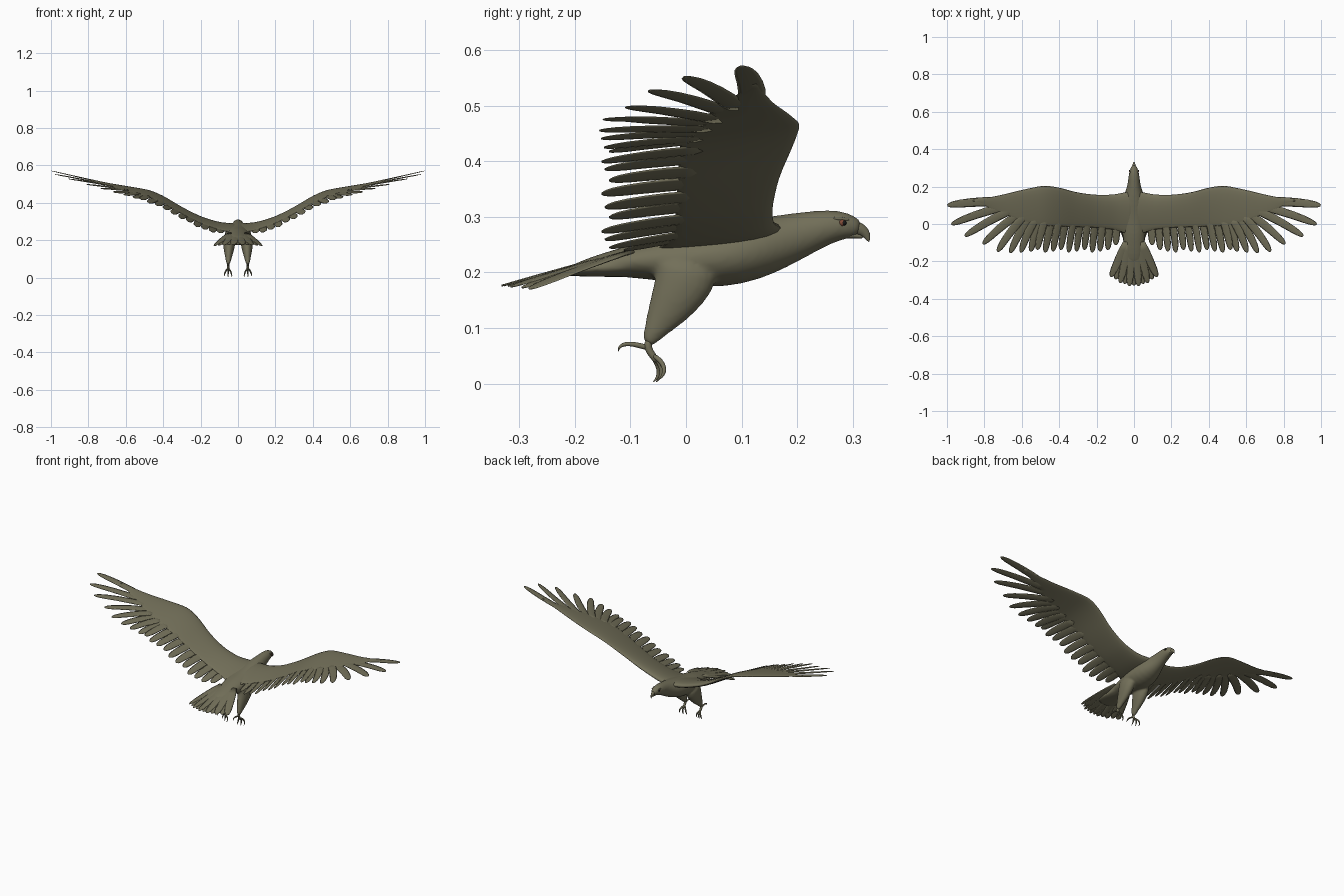
import bpy, bmesh, math
from mathutils import Vector as V

if "Cube" in bpy.data.objects:
    bpy.data.objects.remove(bpy.data.objects["Cube"])

mat = bpy.data.materials.new("plumage")
mat.diffuse_color = (0.17, 0.16, 0.10, 1)
mat.use_nodes = True
mat.node_tree.nodes["Principled BSDF"].inputs["Base Color"].default_value = mat.diffuse_color
red = bpy.data.materials.new("iris")
red.diffuse_color = (0.22, 0.07, 0.04, 1)
red.use_nodes = True
red.node_tree.nodes["Principled BSDF"].inputs["Base Color"].default_value = red.diffuse_color
black = bpy.data.materials.new("pupil")
black.diffuse_color = (0.01, 0.01, 0.01, 1)
black.use_nodes = True
black.node_tree.nodes["Principled BSDF"].inputs["Base Color"].default_value = black.diffuse_color


def skin(name, lofts, mirror=False, subsurf=0, material=mat):
    """One object from several lofts, each a list of equal-length rings."""
    bm = bmesh.new()
    for rings in lofts:
        vs = [[bm.verts.new(p) for p in r] for r in rings]
        n = len(vs[0])
        for a, b in zip(vs, vs[1:]):
            for i in range(n):
                bm.faces.new((a[i], a[(i + 1) % n], b[(i + 1) % n], b[i]))
        bm.faces.new(vs[0])
        bm.faces.new(vs[-1])
    bmesh.ops.recalc_face_normals(bm, faces=bm.faces)
    for f in bm.faces:
        f.smooth = True
    me = bpy.data.meshes.new(name)
    bm.to_mesh(me)
    bm.free()
    me.materials.append(material)
    ob = bpy.data.objects.new(name, me)
    bpy.context.collection.objects.link(ob)
    if mirror:
        ob.modifiers.new("mirror", 'MIRROR').use_mirror_merge = False
    if subsurf:
        m = ob.modifiers.new("smooth", 'SUBSURF')
        m.levels = m.render_levels = subsurf
    return ob


def tube(pts, radii, up, n=8):
    """Elliptical rings along a path; up is one vector or one per point."""
    pts, rings = [V(p) for p in pts], []
    for i, p in enumerate(pts):
        t = (pts[min(i + 1, len(pts) - 1)] - pts[max(i - 1, 0)]).normalized()
        u = V(up[i] if isinstance(up, list) else up)
        s = t.cross(u).normalized()
        u = s.cross(t)
        a, b = radii[i] if isinstance(radii[i], tuple) else (radii[i],) * 2
        rings.append([p + s * a * math.cos(k * math.tau / n) + u * b * math.sin(k * math.tau / n)
                      for k in range(n)])
    return rings


def lerp(tab, x):
    if x <= tab[0][0]:
        return tab[0][1]
    for (a, p), (b, q) in zip(tab, tab[1:]):
        if x <= b:
            return p + (q - p) * (x - a) / (b - a)
    return tab[-1][1]


def soft(tab, x):
    return sum(lerp(tab, x + d * 0.01) for d in range(-3, 4)) / 7


# Wing curves along the span
LEAD_Z = [(0, .300), (.1, .305), (.2, .335), (.3, .385), (.4, .445), (.47, .475),
          (.6, .495), (.7, .51), (.85, .541), (1, .575), (1.1, .6)]
LEAD_Y = [(0, .175), (.05, .170), (.1, .157), (.2, .155), (.3, .167), (.4, .195), (.48, .207),
          (.6, .182), (.7, .157), (.8, .137), (.9, .123), (1, .11)]
TRAIL_Y = [(0, -.06), (.05, -.05), (.1, -.03), (.2, -.02), (.5, -.01), (.6, .015), (.7, .055),
           (.78, .09), (.86, .118)]
DROP = [(0, .055), (.45, .055), (.7, .036), (1, .045)]
THICK = [(0, .026), (.1, .022), (.4, .013), (.86, .003)]


def wing_z(x, y):
    s = max(0, (soft(LEAD_Y, x) - y) / .31)
    return soft(LEAD_Z, x) - lerp(DROP, x) * s ** 1.2


def mid_z(x, y):
    return wing_z(x, y) - .9 * soft(THICK, x)


def tail_z(x, y):
    return .176 + .27 * (y + .335) - 1.3 * x * x


def feather(base, tip, w, surf, lift=0, bow=0, th=.003):
    """Thin rounded blade lying on a surface."""
    d = V(tip) - V(base)
    side = V((-d.y, d.x)).normalized()
    pts, ups, rad = [], [], []
    for t, k in ((0, .9), (.2, 1.05), (.4, 1.08), (.6, 1.02), (.78, .93), (.9, .76), (.97, .5), (1, .18)):
        q = V(base) + d * t + side * bow * math.sin(math.pi * t)
        z, e = surf(q.x, q.y), .01
        pts.append((q.x, q.y, z + lift))
        ups.append(V((-(surf(q.x + e, q.y) - z) / e, -(surf(q.x, q.y + e) - z) / e, 1)))
        rad.append((w * k, th * (1.0 - .6 * t)))
    return tube(pts, rad, ups, 8)


# Wing: cambered sections from shoulder to hand
sections = []
for i in range(33):
    x = .86 * i / 32
    y0, y1, th = soft(LEAD_Y, x), soft(TRAIL_Y, x), soft(THICK, x)
    ring = []
    for k in range(20):
        a = k * math.tau / 20
        s = (1 - math.cos(a)) / 2
        y = y0 + (y1 - y0) * s
        ring.append((x, y, mid_z(x, y) + th * math.sin(a) * (1 - .6 * s)))
    sections.append(ring)
skin("wings", [sections], mirror=True)

# Primary feathers fanned at the wing tip
primaries = [((.68, .118), (.998, .100), .023), ((.66, .10), (.977, -.002), .021),
             ((.63, .085), (.905, -.065), .021), ((.60, .065), (.808, -.107), .021),
             ((.575, .055), (.73, -.148), .021), ((.55, .045), (.662, -.155), .021),
             ((.52, .035), (.605, -.152), .021), ((.49, .03), (.552, -.147), .021)]
skin("primary_feathers", [feather(b, t, w, mid_z, -.0015 * (i % 2), .008)
                          for i, (b, t, w) in enumerate(primaries)], mirror=True)

# Secondary feathers along the arm
secondaries = []
for i in range(11):
    x = .085 + i * .039
    tip = (x + .012 + .003 * i, (-.152, -.138, -.146)[i % 3] + (.04 if i == 0 else 0))
    secondaries.append(feather((x, .03), tip, .0205, mid_z, -.002 * (i % 2), .003))
skin("secondary_feathers", secondaries, mirror=True)

# Body, neck, head and feathered thighs fused into one smooth form
profile = [(-.21, .208, .03, .004), (-.16, .214, .048, .018), (-.1, .219, .056, .030),
           (-.05, .224, .063, .039), (0, .223, .073, .048), (.06, .226, .075, .056),
           (.12, .240, .068, .056), (.17, .256, .048, .049), (.21, .269, .035, .041),
           (.25, .281, .031, .033), (.28, .285, .026, .027), (.30, .282, .019, .021),
           (.316, .279, .011, .013)]
thigh = [(.225, .006, .034, .064), (.18, -.003, .034, .056), (.15, -.022, .029, .046),
         (.12, -.040, .021, .034), (.09, -.060, .014, .019), (.068, -.070, .010, .011)]
rump = tube([(0, -.06, .215), (0, -.14, .209), (0, -.2, .204), (0, -.25, .197)],
            [(.055, .024), (.054, .019), (.066, .011), (.06, .004)], (0, 0, 1), 12)
legs = [tube([(s * (.046 + .045 * (.215 - z)), y, z) for z, y, a, b in thigh],
             [p[2:] for p in thigh], (0, 1, 0), 12) for s in (-1, 1)]
torso = tube([(0, y, z) for y, z, a, b in profile], [p[2:] for p in profile], (0, 0, 1), 16)
body = skin("body", [torso, rump] + legs, subsurf=1)
fuse = body.modifiers.new("fuse", 'REMESH')
fuse.mode = 'VOXEL'
fuse.voxel_size = .005
fuse.use_smooth_shade = True
relax = body.modifiers.new("relax", 'SMOOTH')
relax.factor, relax.iterations = .5, 8

# Hooked beak and lower jaw
upper = tube([(0, .292, .281), (0, .308, .280), (0, .319, .275), (0, .326, .267), (0, .3295, .254)],
             [(.015, .016), (.012, .014), (.008, .011), (.005, .008), .001], (0, 0, 1))
lower = tube([(0, .28, .268), (0, .305, .266), (0, .320, .263)],
             [(.015, .008), (.010, .006), (.004, .003)], (0, 0, 1))
skin("beak", [upper, lower], subsurf=1)

# Eyes and brow ridges
for name, y, r, x, m in (("eyes", .281, .007, .0195, red), ("pupils", .284, .005, .022, black)):
    skin(name, [tube([(x - r + 2 * r * t, y, .289) for t in (.02, .2, .5, .8, .98)],
                     [r * k for k in (.25, .8, 1, .8, .25)], (0, 0, 1))], True, 0, m)
skin("brows", [tube([(.021, .262, .297), (.021, .28, .297), (.015, .296, .293)],
                    [.003, .004, .002], (0, 0, 1))], True, 1)

# Tail fan of overlapping feathers
tail = []
for i in range(11):
    u = (i - 5) / 5
    tail.append(feather((.04 * u, -.1), (.124 * u, -.334 + .052 * u * u + .006 * (i % 2)),
                        .021, tail_z, -.0015 * (i % 2), 0, .004))
skin("tail_feathers", tail)

# Feet: shank, three front toes and a hind toe with curved claws
X = .053
feet = [tube([(X, -.066, .08), (X, -.071, .065), (X, -.058, .048), (X, -.052, .038)],
             [.008, .008, .007, .005], (1, 0, 0))]
for s in (-1, 0, 1):
    f, h = .005 * s, .004 * abs(s + .5)
    feet.append(tube([(X, -.062, .052), (X + .009 * s, -.050 + f, .042), (X + .016 * s, -.044 + f, .028),
                      (X + .019 * s, -.044 + f, .015 + h), (X + .020 * s, -.048 + f, .006 + h),
                      (X + .019 * s, -.055 + f, h)],
                     [.005, .005, .0045, .004, .0025, .0006], (1, 0, 0)))
feet.append(tube([(X, -.068, .064), (X, -.085, .069), (X, -.103, .072), (X, -.114, .070),
                  (X, -.121, .065), (X, -.122, .057)],
                 [.006, .005, .0045, .004, .0025, .0006], (1, 0, 0)))
skin("feet", feet, True, 1)
